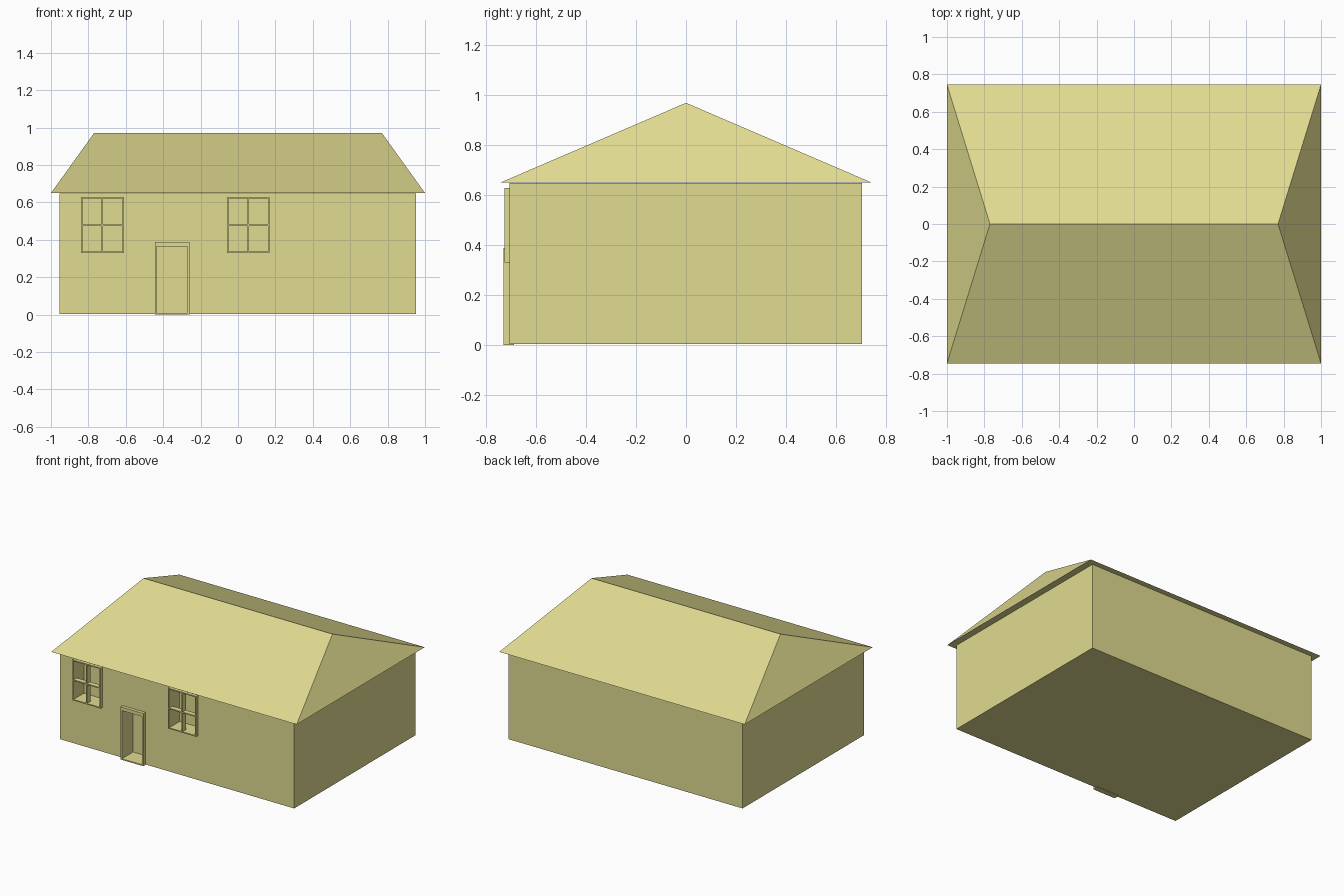
import bpy, bmesh

if "Cube" in bpy.data.objects:
    bpy.data.objects.remove(bpy.data.objects["Cube"])

# One flat colour for the whole house
mat = bpy.data.materials.new("pale_yellow")
mat.diffuse_color = (0.75, 0.71, 0.28, 1)
mat.use_nodes = True
mat.node_tree.nodes["Principled BSDF"].inputs["Base Color"].default_value = mat.diffuse_color


def mesh_object(name, bm):
    bmesh.ops.recalc_face_normals(bm, faces=bm.faces)
    me = bpy.data.meshes.new(name)
    bm.to_mesh(me)
    bm.free()
    me.materials.append(mat)
    ob = bpy.data.objects.new(name, me)
    bpy.context.collection.objects.link(ob)
    return ob


def add_box(bm, x0, x1, y0, y1, z0, z1):
    verts = bmesh.ops.create_cube(bm, size=1)["verts"]
    for v in verts:
        v.co = (x1 if v.co.x > 0 else x0,
                y1 if v.co.y > 0 else y0,
                z1 if v.co.z > 0 else z0)


def boxes(name, *dims):
    bm = bmesh.new()
    for d in dims:
        add_box(bm, *d)
    return mesh_object(name, bm)


WALL, RECESS = -0.707, -0.60
Z0, Z1 = 0.33, 0.628
windows = {"left_window": (-0.84, -0.61), "right_window": (-0.06, 0.168)}
door = (-0.435, -0.27, 0.008, 0.363)

# Walls with recesses for windows and door
walls = boxes("walls", (-0.955, 0.953, WALL, 0.705, 0.004, 0.648))
openings = [(a + .004, b - .004, -0.8, RECESS, Z0 + .004, Z1 - .004)
            for a, b in windows.values()]
openings.append((door[0], door[1], -0.8, RECESS, door[2], door[3]))
cutter = boxes("opening_cutter", *openings)
cutter.hide_render = True
cutter.hide_set(True)
mod = walls.modifiers.new("openings", "BOOLEAN")
mod.operation = "DIFFERENCE"
mod.solver = "EXACT"
mod.object = cutter

# Hipped roof: rectangular eaves rising to a shorter ridge
bm = bmesh.new()
eaves = [bm.verts.new(p + (0.65,)) for p in
         ((-1, -0.745), (1, -0.745), (1, 0.745), (-1, 0.745))]
left, right = (bm.verts.new((x, 0, 0.97)) for x in (-0.77, 0.77))
a, b, c, d = eaves
for f in ((d, c, b, a), (a, b, right, left), (c, d, left, right),
          (b, c, right), (d, a, left)):
    bm.faces.new(f)
mesh_object("roof", bm)

# Window frames with crossed glazing bars
T, F, B = 0.008, -0.728, -0.69
for name, (x0, x1) in windows.items():
    xm, zm = (x0 + x1) / 2, (Z0 + Z1) / 2
    boxes(name,
          (x0, x0 + T, F, B, Z0, Z1), (x1 - T, x1, F, B, Z0, Z1),
          (x0, x1, F, B, Z0, Z0 + T), (x0, x1, F, B, Z1 - T, Z1),
          (xm - T / 2, xm + T / 2, F, B, Z0, Z1),
          (x0, x1, F, B, zm - T / 2, zm + T / 2))

# Door surround: jambs, lintel and threshold
x0, x1, _, zt = door
boxes("door_frame",
      (x0 - .01, x0, -0.731, -0.69, 0, zt + .025),
      (x1, x1 + .01, -0.731, -0.69, 0, zt + .025),
      (x0, x1, -0.731, -0.69, zt, zt + .025),
      (x0, x1, -0.731, -0.69, 0, 0.008))
